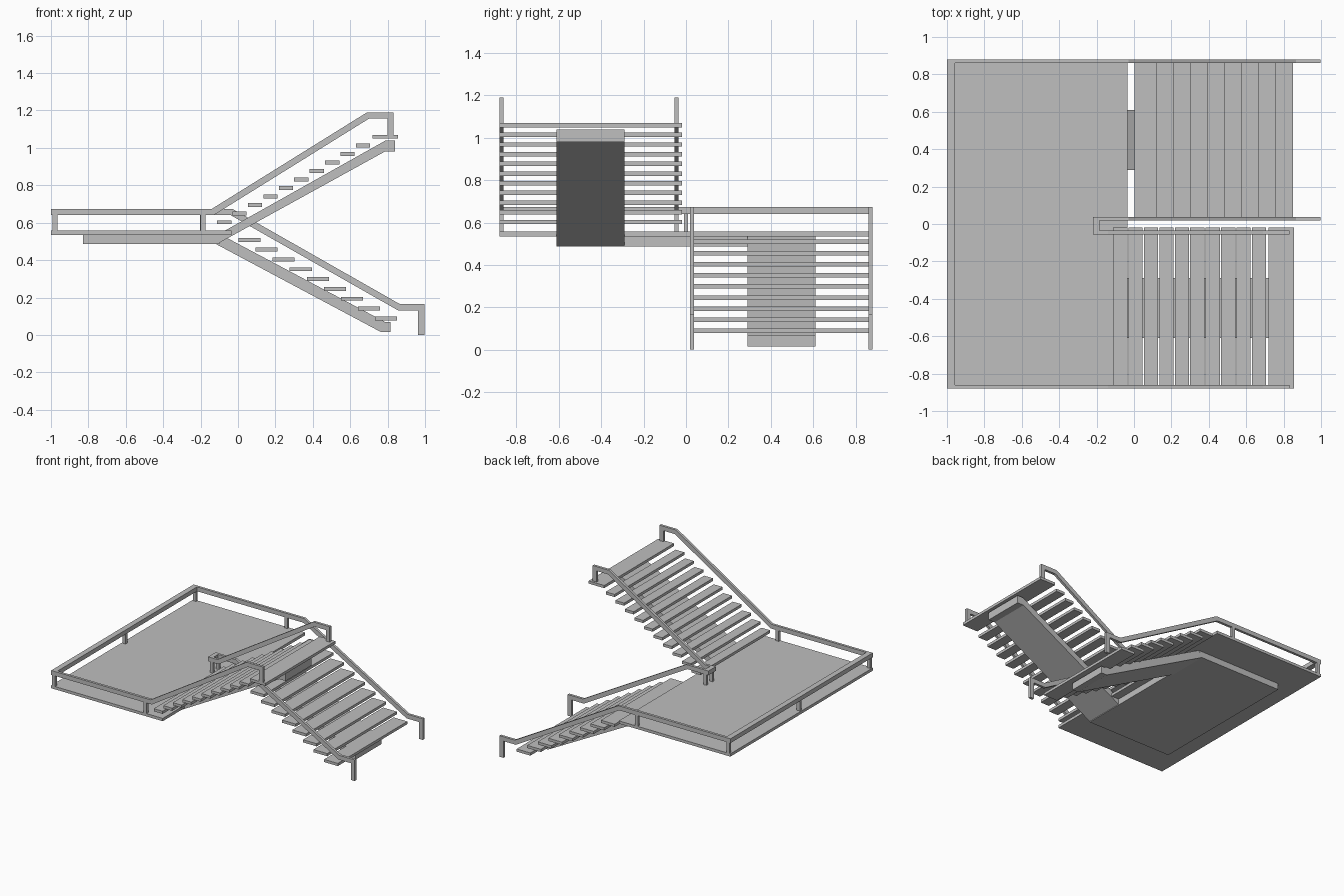
import bpy
import bmesh
from mathutils import Vector

cube = bpy.data.objects.get("Cube")
if cube:
    bpy.data.objects.remove(cube, do_unlink=True)

grey = bpy.data.materials.new("mid_grey")
grey.use_nodes = True
colour = (0.52, 0.52, 0.52, 1)
grey.diffuse_color = colour
grey.node_tree.nodes["Principled BSDF"].inputs["Base Color"].default_value = colour


def extrude_profile(name, points, y0, y1):
    """Extrude an x-z outline from y0 to y1."""
    bm = bmesh.new()
    face = bm.faces.new([bm.verts.new((x, y0, z)) for x, z in points])
    new = bmesh.ops.extrude_face_region(bm, geom=[face])["geom"]
    verts = [v for v in new if isinstance(v, bmesh.types.BMVert)]
    bmesh.ops.translate(bm, verts=verts, vec=(0, y1 - y0, 0))
    bmesh.ops.recalc_face_normals(bm, faces=bm.faces)
    mesh = bpy.data.meshes.new(name)
    bm.to_mesh(mesh)
    bm.free()
    mesh.materials.append(grey)
    obj = bpy.data.objects.new(name, mesh)
    bpy.context.collection.objects.link(obj)
    return obj


def box(name, x0, x1, y0, y1, z0, z1):
    return extrude_profile(name, [(x0, z0), (x1, z0), (x1, z1), (x0, z1)], y0, y1)


def rail(name, path, y0, y1, thick=0.034):
    """Mitred handrail hanging below and behind its outer x-z path."""
    pts = [Vector(p) for p in path]
    dirs = [(b - a).normalized() for a, b in zip(pts, pts[1:])]
    norms = [Vector((d.y, -d.x)) for d in dirs]
    inner = []
    for i, p in enumerate(pts):
        a, b = norms[max(i - 1, 0)], norms[min(i, len(norms) - 1)]
        inner.append(p + (a + b) * thick / (1 + a.dot(b)))
    extrude_profile(name, pts + inner[::-1], y0, y1)


# Landing and its support
SLAB_TOP, RAIL_BOTTOM, RAIL_TOP = 0.557, 0.64, 0.674
box("landing_slab", -1, -0.035, -0.88, 0.88, 0.535, SLAB_TOP)
box("landing_support", -0.83, -0.1, -0.61, 0.61, 0.487, 0.535)

# Sloping central beams
extrude_profile("upper_beam", [(-0.11, 0.487), (0.785, 0.98), (0.84, 0.98),
                               (0.84, 1.04), (0.79, 1.04), (-0.11, 0.535)], -0.61, -0.29)
extrude_profile("lower_beam", [(-0.12, 0.487), (0.765, 0.015), (0.815, 0.015),
                               (0.815, 0.07), (0.785, 0.07), (-0.09, 0.535)], 0.29, 0.61)

# Upper treads, the last one deeper
for i in range(11):
    x, z = -0.112 + i * 0.0825, 0.592 + i * 0.0457
    depth = 0.135 if i == 10 else 0.076
    x += 0.007 if i == 10 else 0
    box("upper_tread", x, x + depth, -0.88, -0.018, z, z + 0.021)

# Lower treads
for i in range(9):
    x, z = 0.003 + i * 0.0912, 0.498 - i * 0.0525
    box("lower_tread", x, x + 0.118, 0.018, 0.877, z, z + 0.021)

# Handrails that follow each flight
up = [(-0.14, RAIL_TOP), (0.69, 1.19), (0.832, 1.19), (0.832, 1.065)]
down = [(-0.03, RAIL_TOP), (0.865, 0.165), (0.997, 0.165), (0.997, 0)]
rail("upper_outer_handrail", [(-1, RAIL_TOP)] + up, -0.88, -0.86)
rail("upper_inner_handrail", [(-0.22, RAIL_TOP)] + up, -0.055, -0.035)
rail("lower_outer_handrail", [(-1, RAIL_TOP)] + down, 0.86, 0.88)
rail("lower_inner_handrail", [(-0.22, RAIL_TOP)] + down, 0.018, 0.038)

# Cross rails joining the handrails on the landing
box("landing_side_rail", -1, -0.957, -0.86, 0.86, RAIL_BOTTOM, RAIL_TOP)
box("inner_return_rail", -0.22, -0.185, -0.035, 0.018, RAIL_BOTTOM, RAIL_TOP)

# Landing posts
for x, y in [(-0.978, -0.87), (-0.978, 0), (-0.978, 0.87), (-0.187, -0.87),
             (-0.187, 0.87), (-0.19, -0.045), (-0.19, 0.028)]:
    box("landing_post", x - 0.013, x + 0.013, y - 0.01, y + 0.01, SLAB_TOP, RAIL_BOTTOM)
